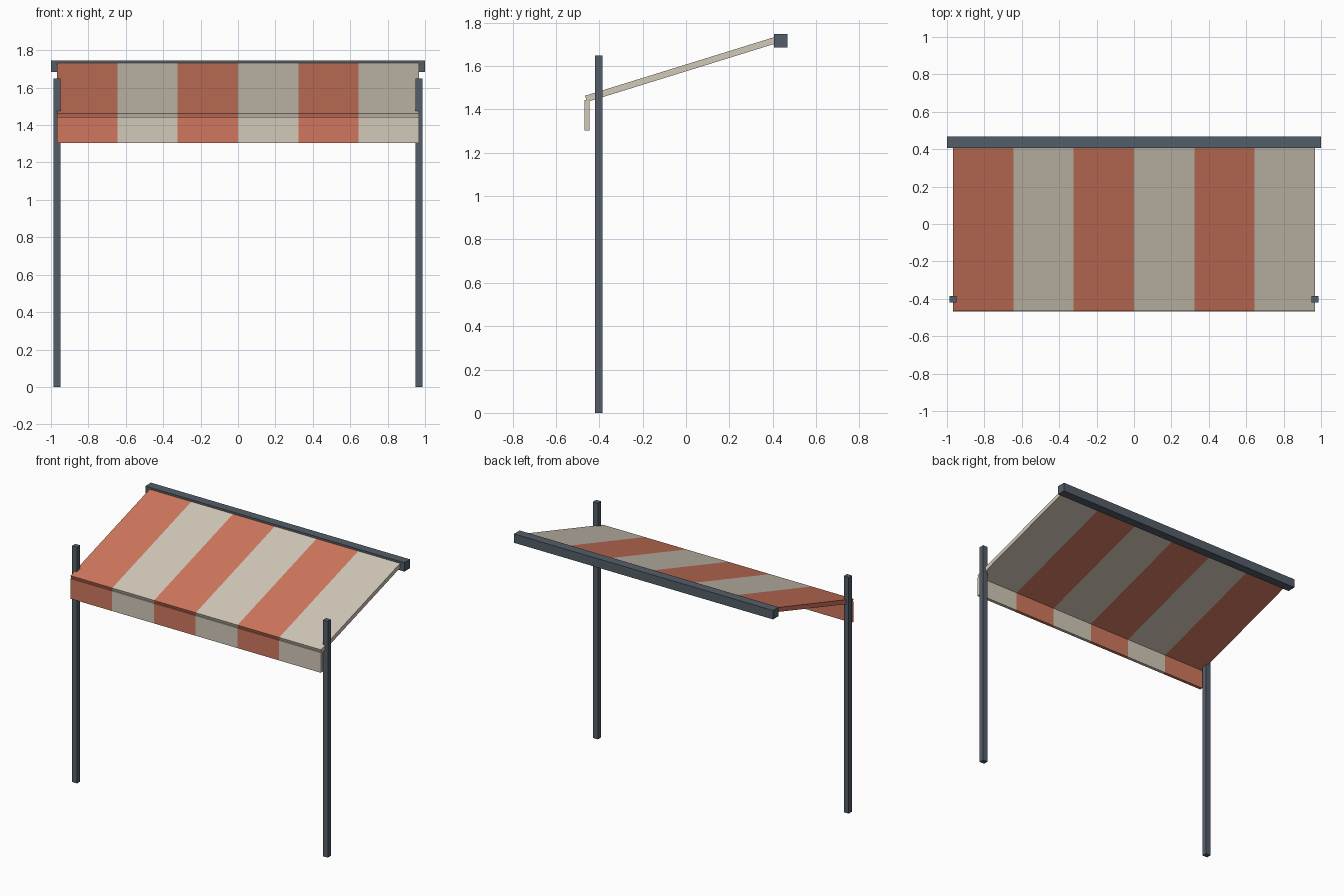
import bpy, bmesh, math
from mathutils import Matrix, Vector

if "Cube" in bpy.data.objects:
    bpy.data.objects.remove(bpy.data.objects["Cube"])


def material(name, rgb):
    m = bpy.data.materials.new(name)
    lin = [((c / 255 + 0.055) / 1.055) ** 2.4 for c in rgb]
    m.diffuse_color = (*lin, 1)
    m.use_nodes = True
    m.node_tree.nodes["Principled BSDF"].inputs["Base Color"].default_value = m.diffuse_color
    return m


slate = material("slate_metal", (84, 94, 104))
red = material("terracotta_fabric", (208, 119, 94))
cream = material("cream_fabric", (210, 200, 184))

HALF_W = 0.967   # half width of the fabric
STRIPES = 6


def finish(name, bm, mats):
    me = bpy.data.meshes.new(name)
    bm.to_mesh(me)
    bm.free()
    for m in mats:
        me.materials.append(m)
    ob = bpy.data.objects.new(name, me)
    bpy.context.collection.objects.link(ob)
    return ob


def box(name, center, size, mat):
    bm = bmesh.new()
    bmesh.ops.create_cube(bm, size=1, matrix=Matrix.Translation(center) @ Matrix.Diagonal((*size, 1)))
    return finish(name, bm, [mat])


def striped_panel(name, center, depth, height, tilt=0.0):
    """Box cut across x into equal stripes of alternating colour."""
    bm = bmesh.new()
    bmesh.ops.create_cube(bm, size=1, matrix=Matrix.Diagonal((2 * HALF_W, depth, height, 1)))
    step = 2 * HALF_W / STRIPES
    for i in range(1, STRIPES):
        bmesh.ops.bisect_plane(bm, geom=bm.verts[:] + bm.edges[:] + bm.faces[:],
                               plane_co=(-HALF_W + i * step, 0, 0), plane_no=(1, 0, 0))
    for f in bm.faces:
        x = f.calc_center_median().x
        stripe = min(STRIPES - 1, max(0, int((x + HALF_W) / step)))
        f.material_index = stripe % 2
    bm.transform(Matrix.Translation(center) @ Matrix.Rotation(tilt, 4, 'X'))
    return finish(name, bm, [red, cream])


# Sloping canopy, from its front edge up to the rear rail
front, back = Vector((0, -0.461, 1.448)), Vector((0, 0.425, 1.7225))
run = back - front
striped_panel("canopy", (front + back) / 2, run.length, 0.03, math.atan2(run.z, run.y))

# Hanging front valance
striped_panel("valance", (0, -0.457, 1.373), 0.022, 0.14)

# Rear rail
box("rear_rail", (0, 0.437, 1.715), (2.0, 0.062, 0.062), slate)

# Front posts
for side, x in (("left", -0.968), ("right", 0.968)):
    box(side + "_post", (x, -0.402, 0.824), (0.038, 0.036, 1.648), slate)
